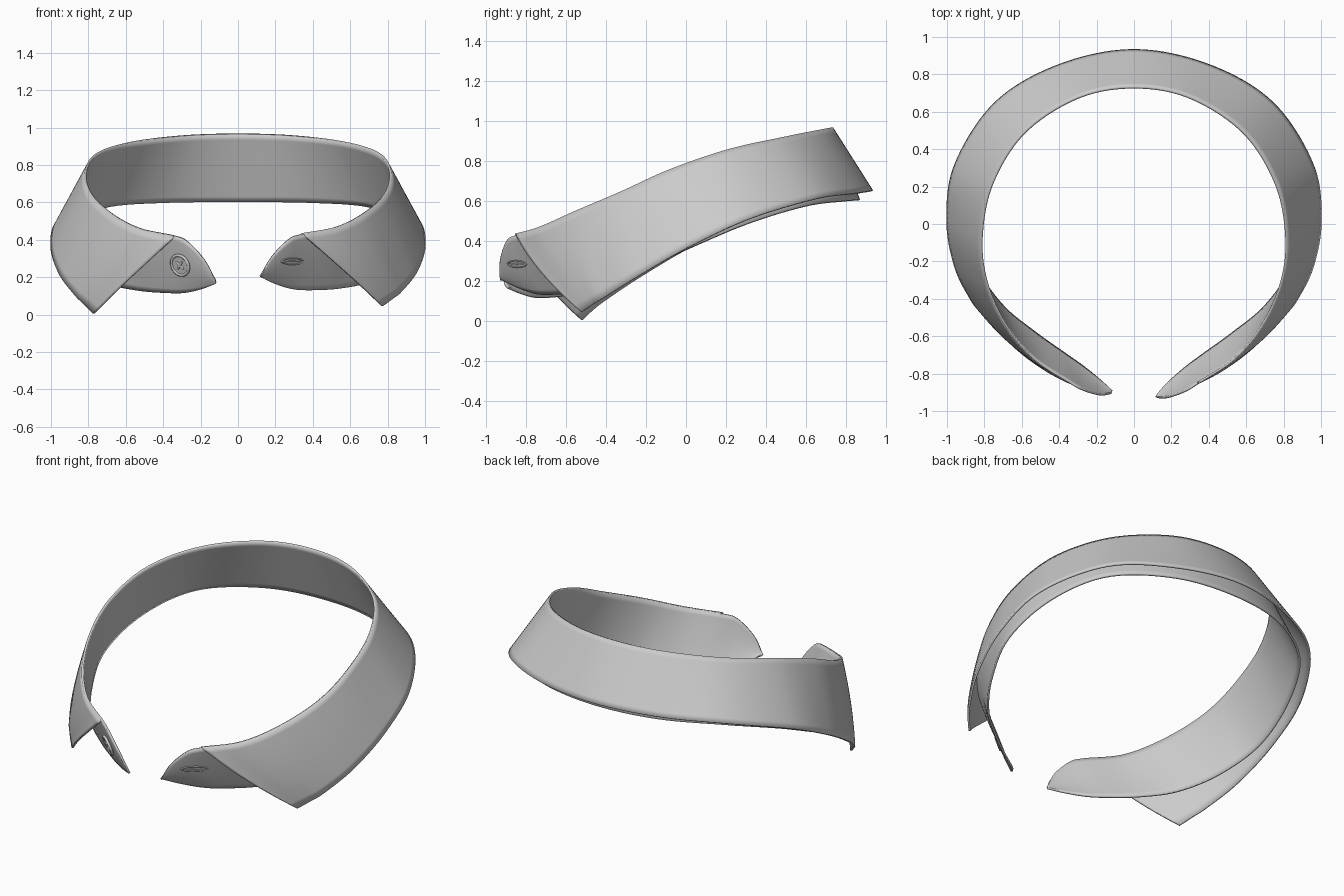
import bpy, math
from mathutils import Vector, Matrix

if "Cube" in bpy.data.objects:
    bpy.data.objects.remove(bpy.data.objects["Cube"])

# Right-half guide lines, from centre back round to the front
FOLD = [(0, .73, .965), (.3, .675, .955), (.587, .487, .917), (.76, .21, .855), (.815, -.08, .755),
        (.785, -.32, .645), (.68, -.55, .545), (.53, -.725, .465), (.34, -.85, .425)]
BAND_TOP = FOLD + [(.27, -.89, .395), (.18, -.918, .30), (.12, -.915, .196)]
BAND_BOTTOM = [(0, .865, .603), (.38, .805, .6), (.705, .605, .575), (.875, .315, .488), (.925, .01, .36),
               (.84, -.24, .245), (.70, -.44, .17), (.53, -.58, .135), (.37, -.695, .125),
               (.28, -.76, .13), (.19, -.835, .155), (.118, -.905, .188)]
LEAF_EDGE = [(0, .93, .65), (.4, .85, .638), (.74, .65, .61), (.955, .32, .51), (.998, .02, .37),
             (.955, -.23, .225), (.872, -.40, .115), (.822, -.465, .07), (.77, -.52, .025)]


def spline(pts, t):
    """Smooth curve through the points; t runs 0..1, mirrored at the centre back."""
    p = [Vector(q) for q in pts]
    n = len(p) - 1
    i = min(int(t * n), n - 1)
    f = t * n - i
    first = Vector((-p[1].x, p[1].y, p[1].z))
    a = p[i - 1] if i else first
    b, c = p[i], p[i + 1]
    d = p[i + 2] if i + 2 <= n else 2 * c - b
    return .5 * (2 * b + (c - a) * f + (2 * a - 5 * b + 4 * c - d) * f * f
                 + (3 * b - a - 3 * c + d) * f ** 3)


def surface(top, bottom, bulge, lap):
    """Point on a sheet: u from -1 (left) to 1 (right), v from top to bottom."""
    def point(u, v):
        t, side = abs(u), (1 if u >= 0 else -1)
        a, b = spline(top, t), spline(bottom, t)
        q = a.lerp(b, v)
        out = Vector((q.x * .25, q.y, 0)).normalized()
        width = min(1, (a - b).length / .3)
        q += out * bulge * t ** 4 * 4 * v * (1 - v) * width
        # the right front sits slightly higher and further forward
        q.z += side * .02 * t ** 3 * (.5 + .5 * v)
        q.y -= side * lap * t ** 6
        q.x *= side
        return q
    return point


def smooth(ob):
    bpy.ops.object.select_all(action='DESELECT')
    ob.select_set(True)
    bpy.context.view_layer.objects.active = ob
    bpy.ops.object.shade_smooth_by_angle(angle=math.radians(40))


def sheet(name, point, nu=160, nv=12, thick=.012):
    verts = [point(2 * i / nu - 1, j / nv) for i in range(nu + 1) for j in range(nv + 1)]
    w = nv + 1
    faces = [(i * w + j, i * w + j + 1, (i + 1) * w + j + 1, (i + 1) * w + j)
             for i in range(nu) for j in range(nv)]
    me = bpy.data.meshes.new(name)
    me.from_pydata(verts, [], faces)
    ob = bpy.data.objects.new(name, me)
    bpy.context.collection.objects.link(ob)
    s = ob.modifiers.new("thickness", 'SOLIDIFY')
    s.thickness, s.offset = thick, 0
    smooth(ob)


# Neck band and turned-down leaf
band = surface(BAND_TOP, BAND_BOTTOM, .03, .012)
leaf = surface(FOLD, LEAF_EDGE, .035, 0)
sheet("collar_band", band)
sheet("collar_leaf", leaf)


def frame_at(x, z):
    """Local frame on the outside of the band nearest to a front-view position."""
    side = 1 if x > 0 else -1
    u, v = min(((side * (.6 + .4 * i / 80), j / 40) for i in range(80) for j in range(41)),
               key=lambda k: (band(*k).x - x) ** 2 + (band(*k).z - z) ** 2)
    du = band(u + .01, v) - band(u - .01, v)
    dv = band(u, min(1, v + .05)) - band(u, max(0, v - .05))
    n = du.cross(dv).normalized()
    if n.y > 0:
        n.negate()
    tx = Vector((0, 0, 1)).cross(n).normalized()
    ty = n.cross(tx)
    return Matrix.Translation(band(u, v)) @ Matrix((tx, ty, n)).transposed().to_4x4()


def place(name, frame, loc, scale=(1, 1, 1), spin=0):
    ob = bpy.context.object
    ob.name = name
    ob.matrix_world = (frame @ Matrix.Translation(loc) @ Matrix.Rotation(spin, 4, 'Z')
                       @ Matrix.Diagonal((*scale, 1)))
    smooth(ob)


# Button with raised rim and crossed thread
fb = frame_at(-.30, .27)
bpy.ops.mesh.primitive_cylinder_add(vertices=40, radius=.056, depth=.012)
place("button_disc", fb, (0, 0, .010))
bpy.ops.mesh.primitive_torus_add(major_segments=40, minor_segments=10, major_radius=.056, minor_radius=.008)
place("button_rim", fb, (0, 0, .014))
for k, ang in enumerate((math.pi / 4, -math.pi / 4)):
    bpy.ops.mesh.primitive_uv_sphere_add(segments=16, ring_count=8, radius=1)
    place(f"button_thread_{k}", fb, (0, 0, .017), (.032, .008, .007), ang)

# Stitched buttonhole
fh = frame_at(.285, .287)
bpy.ops.mesh.primitive_torus_add(major_segments=40, minor_segments=8, major_radius=.07, minor_radius=.009)
place("buttonhole_stitching", fh, (0, 0, .006), (1, .25, .6))
bpy.ops.mesh.primitive_uv_sphere_add(segments=16, ring_count=8, radius=1)
place("buttonhole_slit", fh, (0, 0, .006), (.055, .004, .004))
